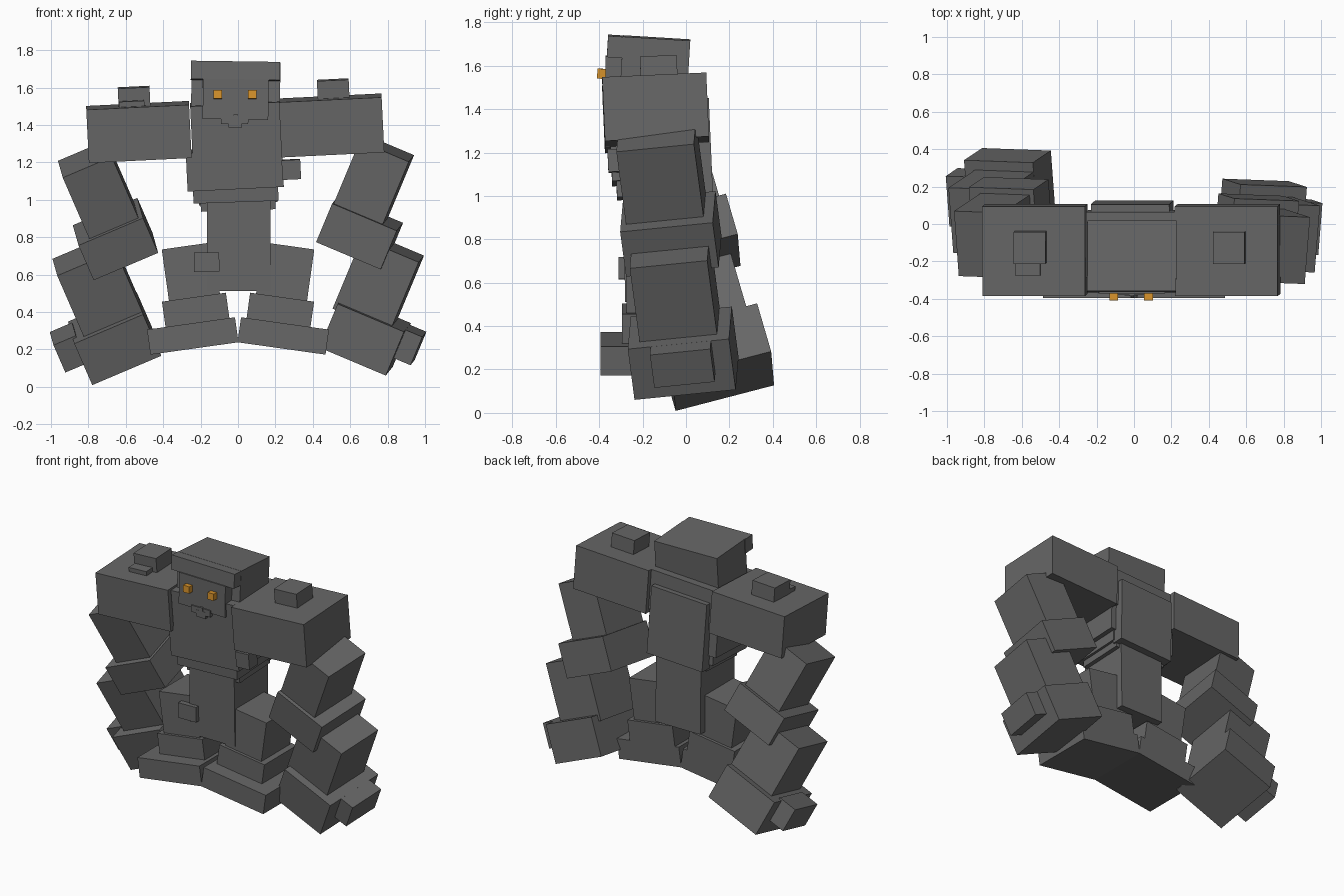
import bpy, bmesh, math
from mathutils import Matrix, Vector

cube = bpy.data.objects.get("Cube")
if cube:
    bpy.data.objects.remove(cube, do_unlink=True)


def material(name, rgb):
    m = bpy.data.materials.new(name)
    m.use_nodes = True
    m.diffuse_color = (*rgb, 1)
    m.node_tree.nodes["Principled BSDF"].inputs["Base Color"].default_value = (*rgb, 1)
    return m


STONE = material("dark grey stone", (0.135, 0.135, 0.135))
GLOW = material("glowing orange", (0.68, 0.29, 0.024))


def box(name, centre, size, tilt=(0, 0, 0), mat=STONE):
    """Box turned by roll (y), pitch (x) and yaw (z), in degrees, about its centre."""
    pitch, roll, yaw = (math.radians(a) for a in tilt)
    turn = Matrix.Rotation(roll, 4, 'Y') @ Matrix.Rotation(pitch, 4, 'X') @ Matrix.Rotation(yaw, 4, 'Z')
    bm = bmesh.new()
    bmesh.ops.create_cube(bm, size=1)
    bmesh.ops.scale(bm, vec=size, verts=bm.verts)
    mesh = bpy.data.meshes.new(name)
    bm.to_mesh(mesh)
    bm.free()
    mesh.materials.append(mat)
    ob = bpy.data.objects.new(name, mesh)
    ob.matrix_world = Matrix.Translation(Vector(centre)) @ turn
    bpy.context.collection.objects.link(ob)
    return ob


def span(name, x, y, z, tilt=(0, 0, 0), mat=STONE):
    """Box given by its low and high limit on each axis."""
    lim = (x, y, z)
    return box(name, [(a + b) / 2 for a, b in lim], [b - a for a, b in lim], tilt, mat)


# Torso, leaning and rolled slightly
LEAN = (2.5, -2.8, 0)
span("upper_chest", (-0.25, 0.225), (-0.355, 0.07), (1.25, 1.52), LEAN)
span("lower_chest", (-0.275, 0.24), (-0.345, 0.06), (1.065, 1.27), LEAN)
span("rib_step", (-0.24, 0.215), (-0.32, 0.05), (0.995, 1.09), (2.5, -2, 0))
span("waist_step", (-0.20, 0.20), (-0.27, 0.06), (0.95, 1.03), (2.5, -2, 0))
span("belly", (-0.167, 0.173), (-0.285, 0.08), (0.515, 1.02), (1, 0, 0))
span("back_plate", (-0.22, 0.20), (0.03, 0.115), (0.98, 1.44), LEAN)
span("chest_block", (0.235, 0.335), (-0.36, -0.27), (1.11, 1.215), LEAN)

# Shoulders with stone knobs on top
span("left_shoulder", (0.225, 0.775), (-0.38, 0.10), (1.25, 1.545), LEAN)
span("right_shoulder", (-0.805, -0.255), (-0.38, 0.10), (1.22, 1.505), LEAN)
span("left_shoulder_knob", (0.425, 0.595), (-0.21, -0.04), (1.50, 1.642), LEAN)
span("right_shoulder_knob", (-0.64, -0.47), (-0.21, -0.04), (1.47, 1.602), LEAN)
span("right_shoulder_chip", (-0.635, -0.50), (-0.275, -0.20), (1.47, 1.528), LEAN)

# Head, brow and face
NOD = (-3.5, 0.8, 0)
span("head", (-0.25, 0.225), (-0.30, 0.01), (1.40, 1.728), NOD)
span("brow", (-0.252, 0.225), (-0.362, -0.28), (1.64, 1.738), NOD)
span("face", (-0.188, 0.163), (-0.372, -0.28), (1.43, 1.645), (0, 0.8, 0))
span("upper_lip", (-0.19, 0.163), (-0.352, -0.28), (1.60, 1.66), NOD)
span("chin", (-0.09, 0.055), (-0.38, -0.28), (1.405, 1.45), (0, 0.8, 0))
span("chin_tip", (-0.05, 0.02), (-0.382, -0.30), (1.385, 1.43), (0, 0.8, 0))
span("nose", (-0.025, 0.0), (-0.385, -0.35), (1.42, 1.455))
for side, x in (("right", -0.108), ("left", 0.077)):
    box(side + "_eye", (x, -0.389, 1.563), (0.046, 0.04, 0.046), (-3, 0.8, 0), GLOW)

# Arms: each is a chain of blocks sharing one tilt
ARMS = {
    "left": ((7, 22.6, -2), {
        "upper_arm": ((0.71, -0.11, 1.07), (0.285, 0.36, 0.45)),
        "elbow": ((0.65, -0.07, 0.825), (0.375, 0.43, 0.225)),
        "forearm": ((0.75, -0.05, 0.56), (0.33, 0.36, 0.41)),
        "hand": ((0.68, -0.013, 0.275), (0.385, 0.47, 0.255)),
        "knuckle": ((0.905, -0.015, 0.23), (0.13, 0.28, 0.165))}),
    "right": ((15, -23.5, -2), {
        "upper_arm": ((-0.73, -0.05, 1.015), (0.285, 0.36, 0.46)),
        "elbow": ((-0.655, 0.01, 0.79), (0.375, 0.43, 0.21)),
        "forearm": ((-0.74, 0.07, 0.515), (0.34, 0.36, 0.43)),
        "hand": ((-0.66, 0.14, 0.257), (0.40, 0.47, 0.25)),
        "knuckle": ((-0.905, 0.14, 0.21), (0.13, 0.28, 0.165))}),
}
for side, (tilt, parts) in ARMS.items():
    for part, (centre, size) in parts.items():
        box(side + "_" + part, centre, size, tilt)

# Legs, mirrored and splayed outward
for side, s in (("left", 1), ("right", -1)):
    splay = (0, 8 * s, 0)
    box(side + "_thigh", (0.25 * s, -0.12, 0.60), (0.275, 0.31, 0.31), splay)
    box(side + "_shin", (0.224 * s, -0.12, 0.395), (0.345, 0.35, 0.17), splay)
    box(side + "_foot", (0.242 * s, -0.17, 0.272), (0.475, 0.45, 0.135), splay)
span("thigh_block", (-0.235, -0.10), (-0.312, -0.22), (0.615, 0.718), (0, -1, 0))
